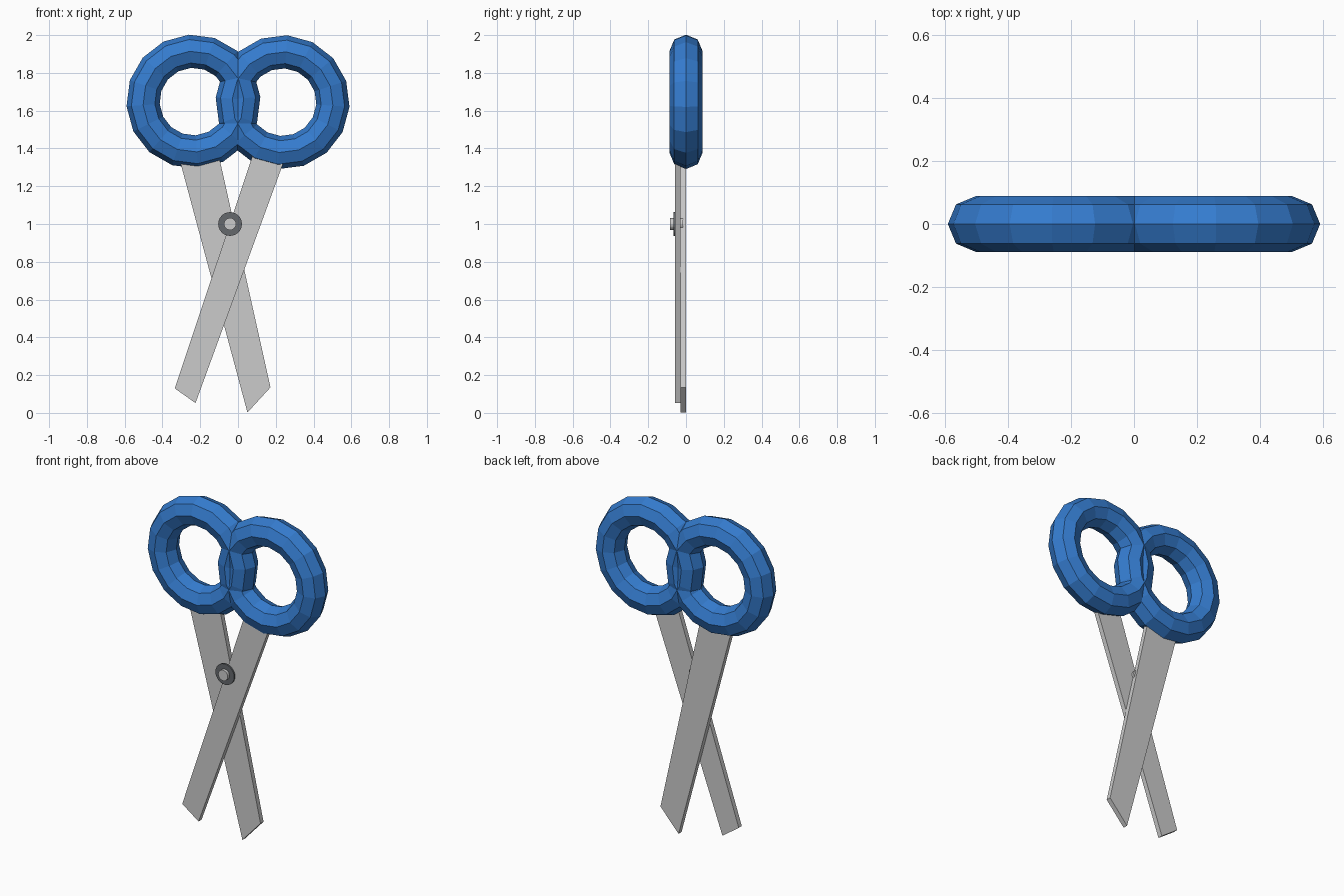
import bpy, bmesh, math

if "Cube" in bpy.data.objects:
    bpy.data.objects.remove(bpy.data.objects["Cube"])


def material(name, color):
    m = bpy.data.materials.new(name)
    m.diffuse_color = color
    m.use_nodes = True
    m.node_tree.nodes["Principled BSDF"].inputs["Base Color"].default_value = m.diffuse_color
    return m


blue = material("blue_plastic", (0.035, 0.2, 0.62, 1))
dark = material("dark_steel", (0.13, 0.14, 0.15, 1))


# Finger ring: 16 x 8 flat-shaded torus standing in the xz plane
def ring(name, x, z, turn):
    bpy.ops.mesh.primitive_torus_add(
        major_segments=16, minor_segments=8, major_radius=0.267,
        minor_radius=0.088, location=(x, 0, z),
        rotation=(math.pi / 2, math.radians(turn), 0))
    ob = bpy.context.object
    ob.name = name
    ob.data.materials.append(blue)


# Blade: front-view outline extruded from y0 to y1
def blade(name, outline, y0, y1):
    bm = bmesh.new()
    face = bm.faces.new([bm.verts.new((x, y0, z)) for x, z in outline])
    ext = bmesh.ops.extrude_face_region(bm, geom=[face])
    verts = [v for v in ext["geom"] if isinstance(v, bmesh.types.BMVert)]
    bmesh.ops.translate(bm, verts=verts, vec=(0, y1 - y0, 0))
    bmesh.ops.recalc_face_normals(bm, faces=bm.faces)
    mesh = bpy.data.meshes.new(name)
    bm.to_mesh(mesh)
    bm.free()
    bpy.context.collection.objects.link(bpy.data.objects.new(name, mesh))


# Disc along y, centred on the pivot
def disc(name, radius, y0, y1, mat=None):
    bpy.ops.mesh.primitive_cylinder_add(
        vertices=24, radius=radius, depth=y1 - y0,
        location=(-0.042, (y0 + y1) / 2, 1.0), rotation=(math.pi / 2, 0, 0))
    ob = bpy.context.object
    ob.name = name
    if mat:
        ob.data.materials.append(mat)


# Handles
ring("left_finger_ring", -0.236, 1.648, -4)
ring("right_finger_ring", 0.236, 1.645, 4)

# Crossing blades, tops buried in the handles
blade("front_blade", [(-0.335, 0.13), (-0.225, 0.052), (0.268, 1.40), (0.09, 1.40)],
      -0.058, -0.029)
blade("back_blade", [(0.05, 0.002), (0.172, 0.135), (-0.11, 1.40), (-0.325, 1.40)],
      -0.029, 0.0)

# Pivot screw
disc("pivot_washer", 0.063, -0.067, -0.056, dark)
disc("pivot_pin", 0.032, -0.085, -0.015)
